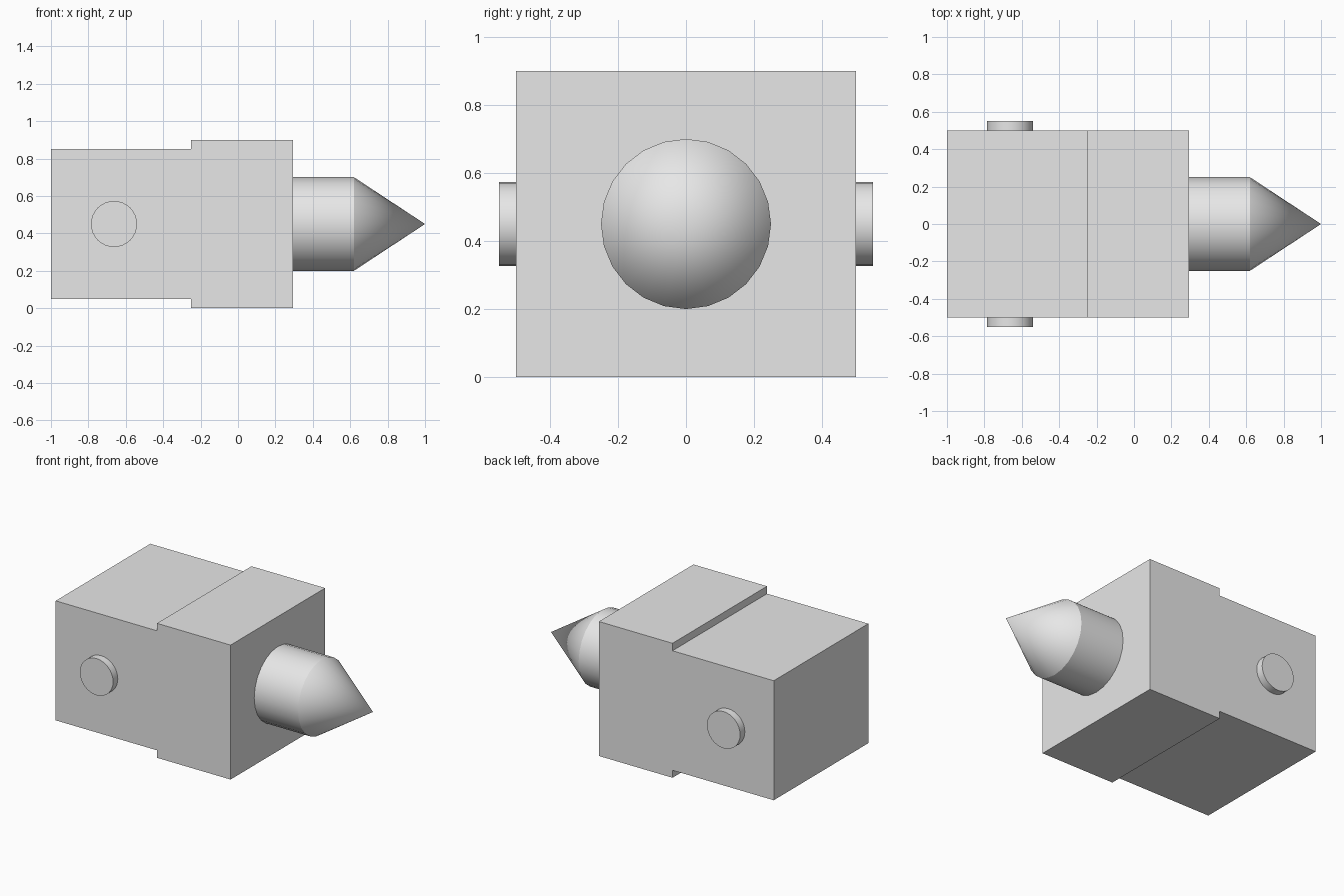
import bpy, bmesh, math
from mathutils import Matrix, Vector

cube = bpy.data.objects.get("Cube")
if cube:
    bpy.data.objects.remove(cube, do_unlink=True)

# Single grey finish
grey = bpy.data.materials.new("plain_grey")
grey.use_nodes = True
colour = (0.8, 0.8, 0.8, 1)
grey.diffuse_color = colour
grey.node_tree.nodes["Principled BSDF"].inputs["Base Color"].default_value = colour

MID_Z = 0.45


def finish(name, bm, smooth=False):
    bmesh.ops.recalc_face_normals(bm, faces=bm.faces)
    mesh = bpy.data.meshes.new(name)
    bm.to_mesh(mesh)
    bm.free()
    mesh.materials.append(grey)
    obj = bpy.data.objects.new(name, mesh)
    bpy.context.collection.objects.link(obj)
    if smooth:
        bpy.ops.object.select_all(action='DESELECT')
        obj.select_set(True)
        bpy.context.view_layer.objects.active = obj
        bpy.ops.object.shade_smooth_by_angle(angle=math.radians(30))
    return obj


# Stepped body: side outline extruded across the width
half = [(-1, 0.4), (-0.25, 0.4), (-0.25, 0.45), (0.295, 0.45)]
outline = half + [(x, -h) for x, h in reversed(half)]
bm = bmesh.new()
side = bm.faces.new([bm.verts.new((x, -0.5, MID_Z + h)) for x, h in outline])
extruded = bmesh.ops.extrude_face_region(bm, geom=[side], use_keep_orig=True)
bmesh.ops.translate(bm, vec=(0, 1, 0),
                    verts=[v for v in extruded["geom"] if isinstance(v, bmesh.types.BMVert)])
finish("stepped_body", bm)

# Pointed nose: shaft and cone lathed around the long axis
bm = bmesh.new()
points = [bm.verts.new((x, 0, MID_Z + r)) for x, r in [(0.295, 0.25), (0.62, 0.25), (1, 0)]]
edges = [bm.edges.new(pair) for pair in zip(points, points[1:])]
bmesh.ops.spin(bm, geom=points + edges, cent=(0, 0, MID_Z), axis=(1, 0, 0),
               angle=math.tau, steps=24)
bmesh.ops.remove_doubles(bm, verts=bm.verts, dist=0.0005)
finish("pointed_nose", bm, smooth=True)

# Round buttons on both sides
for name, sign in (("right_button", -1), ("left_button", 1)):
    bm = bmesh.new()
    place = Matrix.Translation(Vector((-0.663, sign * 0.525, MID_Z)))
    bmesh.ops.create_cone(bm, cap_ends=True, segments=32, radius1=0.123, radius2=0.123,
                          depth=0.05, matrix=place @ Matrix.Rotation(math.pi / 2, 4, 'X'))
    finish(name, bm, smooth=True)
